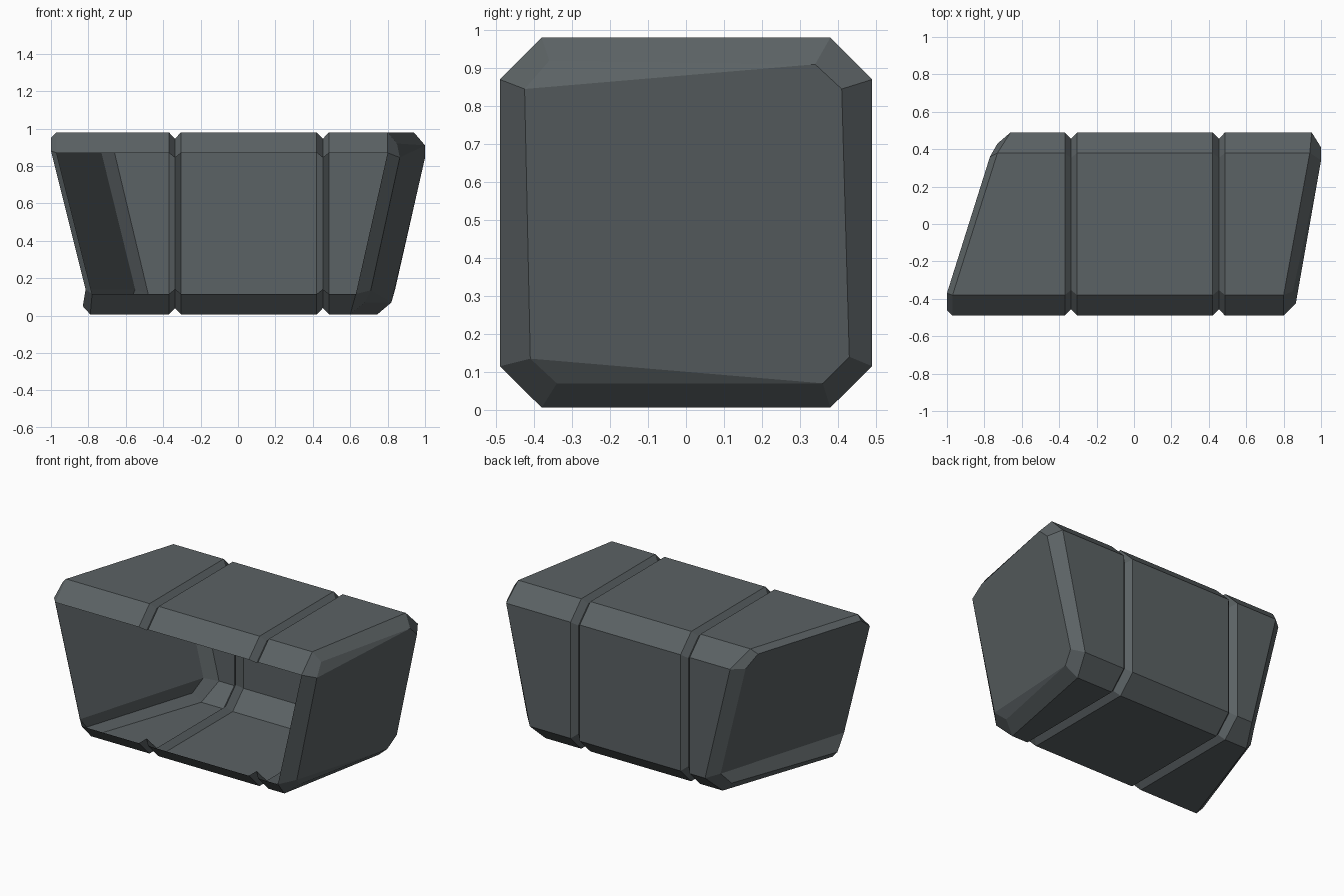
import bpy, bmesh

if "Cube" in bpy.data.objects:
    bpy.data.objects.remove(bpy.data.objects["Cube"])

# cross-section (y, z); side 0 -> 1 is the open front
PROFILE = [(-.49, .115), (-.49, .87), (-.38, .98), (.38, .98),
           (.49, .87), (.49, .115), (.38, .006), (-.38, .006)]
# x of every profile corner at the slanted ends
LEFT_X = [-.78, -.97, -.97, -.73, -.66, -.48, -.53, -.79]
RIGHT_X = [.63, .80, .80, .94, .95, .78, .745, .60]
# inset end panels (x, y, z)
LEFT_CAP = [(-.815, -.46, .14), (-1, -.46, .88), (-1, -.37, .95), (-.77, .36, .95),
            (-.73, .43, .87), (-.55, .43, .14), (-.58, .36, .06), (-.83, -.37, .05)]
RIGHT_CAP = [(.71, -.41, .135), (.865, -.425, .845), (.85, -.36, .92), (1, .34, .91),
             (1, .41, .845), (.84, .43, .14), (.82, .36, .07), (.68, -.34, .07)]
GROOVES = (-.337, .454)

mat = bpy.data.materials.new("dark slate grey")
mat.diffuse_color = (.105, .122, .128, 1)
mat.use_nodes = True
mat.node_tree.nodes["Principled BSDF"].inputs["Base Color"].default_value = mat.diffuse_color

bm = bmesh.new()


def ring(xs, scale=1.0):
    return [bm.verts.new((x, y * scale, .493 + (z - .493) * scale))
            for x, (y, z) in zip(xs, PROFILE)]


def bridge(a, b, start):
    for i in range(start, 8):
        j = (i + 1) % 8
        bm.faces.new((a[i], a[j], b[j], b[i]))


# body shell with V grooves, front left open
rings = [ring(LEFT_X)]
for g in GROOVES:
    rings += [ring([g - .033] * 8), ring([g] * 8, .93), ring([g + .033] * 8)]
rings.append(ring(RIGHT_X))
for a, b in zip(rings, rings[1:]):
    bridge(a, b, 1)


# bevelled end panels
def end_panel(points, outer, faces):
    cap = [bm.verts.new(p) for p in points]
    bridge(outer, cap, 0)
    for f in faces:
        bm.faces.new([cap[i] for i in f])


end_panel(LEFT_CAP, rings[0], [(0, 1, 2, 3, 4, 5), (0, 5, 6, 7)])
end_panel(RIGHT_CAP, rings[-1], [(0, 1, 3, 4, 5, 6), (1, 2, 3), (0, 6, 7)])

bmesh.ops.recalc_face_normals(bm, faces=bm.faces)
# make sure the normals face outwards
bm.normal_update()
top = max(bm.faces, key=lambda f: f.calc_center_median().z)
if top.normal.z < 0:
    bmesh.ops.reverse_faces(bm, faces=bm.faces)

mesh = bpy.data.meshes.new("grooved_shell")
bm.to_mesh(mesh)
bm.free()
mesh.materials.append(mat)
obj = bpy.data.objects.new("grooved_shell", mesh)
bpy.context.collection.objects.link(obj)
